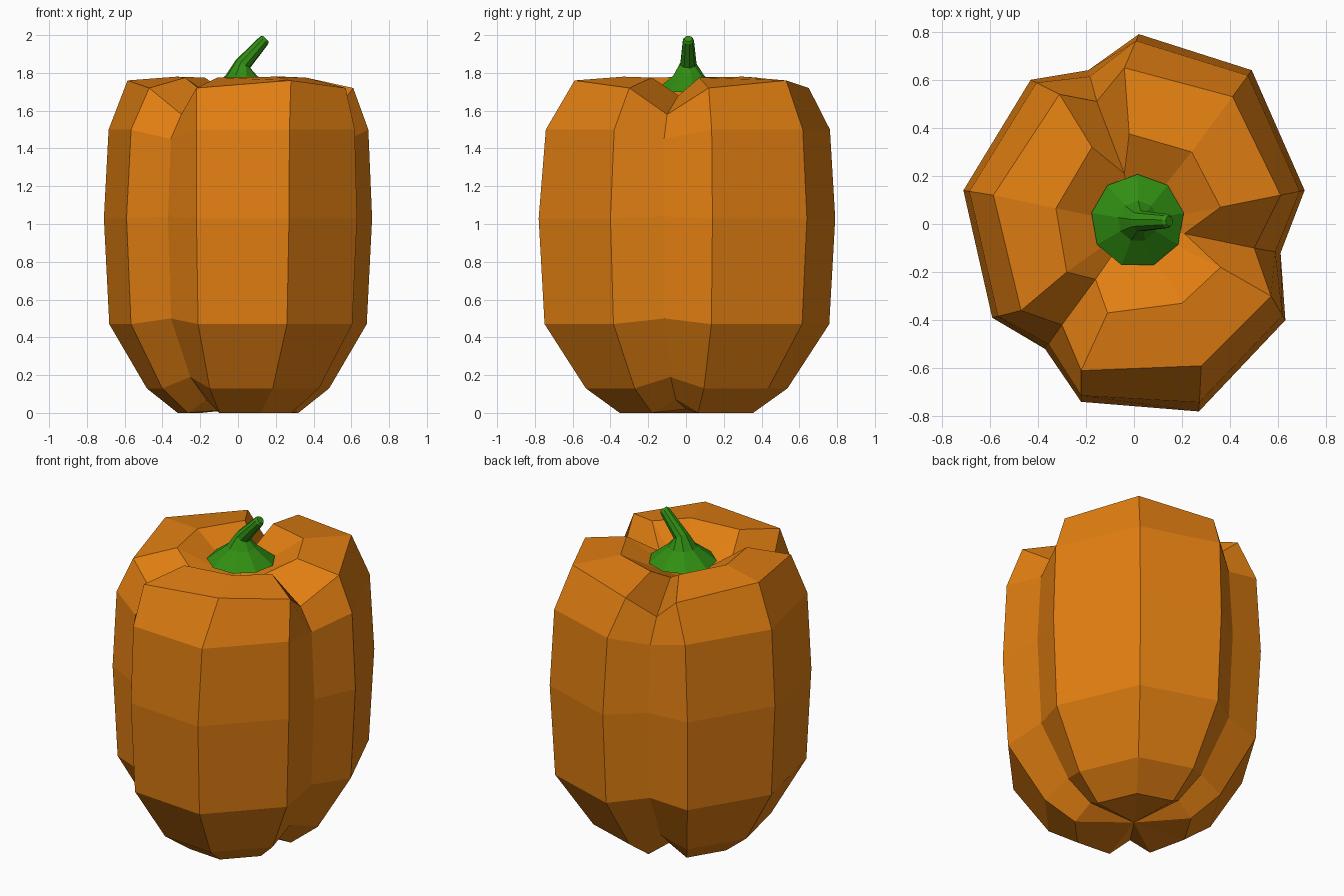
import bpy, bmesh, math
from mathutils import Vector, Matrix

if "Cube" in bpy.data.objects:
    bpy.data.objects.remove(bpy.data.objects["Cube"])


def material(name, rgb):
    m = bpy.data.materials.new(name)
    m.diffuse_color = (*rgb, 1)
    m.use_nodes = True
    m.node_tree.nodes["Principled BSDF"].inputs["Base Color"].default_value = m.diffuse_color
    return m


def loft(name, rings, mat, start=None, end=None):
    """Skin closed rings of equal count; close each end with a point or an n-gon."""
    bm = bmesh.new()
    vr = [[bm.verts.new(p) for p in r] for r in rings]
    n = len(vr[0])
    for a, b in zip(vr, vr[1:]):
        for i in range(n):
            j = (i + 1) % n
            bm.faces.new((a[i], a[j], b[j], b[i]))
    for ring, tip in ((vr[0], start), (vr[-1], end)):
        if tip is None:
            bm.faces.new(ring)
        else:
            c = bm.verts.new(tip)
            for i in range(n):
                bm.faces.new((ring[i], ring[(i + 1) % n], c))
    bmesh.ops.recalc_face_normals(bm, faces=bm.faces)
    me = bpy.data.meshes.new(name)
    bm.to_mesh(me)
    bm.free()
    me.materials.append(mat)
    ob = bpy.data.objects.new(name, me)
    bpy.context.collection.objects.link(ob)
    return ob


orange = material("pepper orange", (0.75, 0.21, 0.006))
green = material("stem green", (0.03, 0.27, 0.006))

# Cross-sections: three lobes, each a groove point followed by side, middle, side
belly = [(-.19, .64), (.02, .79), (.49, .64), (.71, .14),
         (.61, -.12), (.63, -.40), (.27, -.78), (-.22, -.74),
         (-.37, -.52), (-.59, -.39), (-.71, .14), (-.43, .60)]
shoulder = [(-.155, .51), (-.04, .65), (.41, .53), (.61, .12),
            (.50, -.10), (.57, -.30), (.28, -.59), (-.22, -.61),
            (-.30, -.42), (-.47, -.36), (-.585, .12), (-.31, .54)]
crown = [(-.04, .21), (-.02, .375), (.24, .30), (.36, .07),
         (.21, -.04), (.36, -.18), (.20, -.33), (-.11, -.37),
         (-.16, -.23), (-.28, -.20), (-.325, .065), (-.175, .32)]


def level(section, groove_z, side_z, mid_z, scale=1.0):
    zs = (groove_z, side_z, mid_z, side_z)
    return [(x * scale, y * scale, zs[i % 4]) for i, (x, y) in enumerate(section)]


upper = [Vector(a).lerp(Vector(b), .2) for a, b in zip(belly, shoulder)]

# Pepper body
loft("pepper_body", [
    level(belly, .07, 0, 0, .45),
    level(belly, .19, .13, .13, .68),
    level(belly, .50, .47, .47, .96),
    level(belly, 1.04, 1.03, 1.03),
    level(upper, 1.45, 1.50, 1.50),
    level(shoulder, 1.58, 1.72, 1.76),
    level(crown, 1.68, 1.775, 1.78),
], orange, start=(0, 0, .02), end=(0, 0, 1.58))

# Stem: nine-sided flared cap, narrowing and bending to the right
stem = []
for x, z, r, tilt in ((.015, 1.70, .195, 0), (.017, 1.785, .085, 0),
                      (.027, 1.848, .044, 30), (.138, 1.972, .03, 45),
                      (.147, 1.981, .022, 45)):
    rot = Matrix.Rotation(math.radians(tilt), 3, 'Y')
    stem.append([Vector((x, .012, z)) + rot @ Vector(
        (r * math.sin(math.tau * k / 9), r * math.cos(math.tau * k / 9), 0))
        for k in range(9)])
loft("stem", stem, green)
